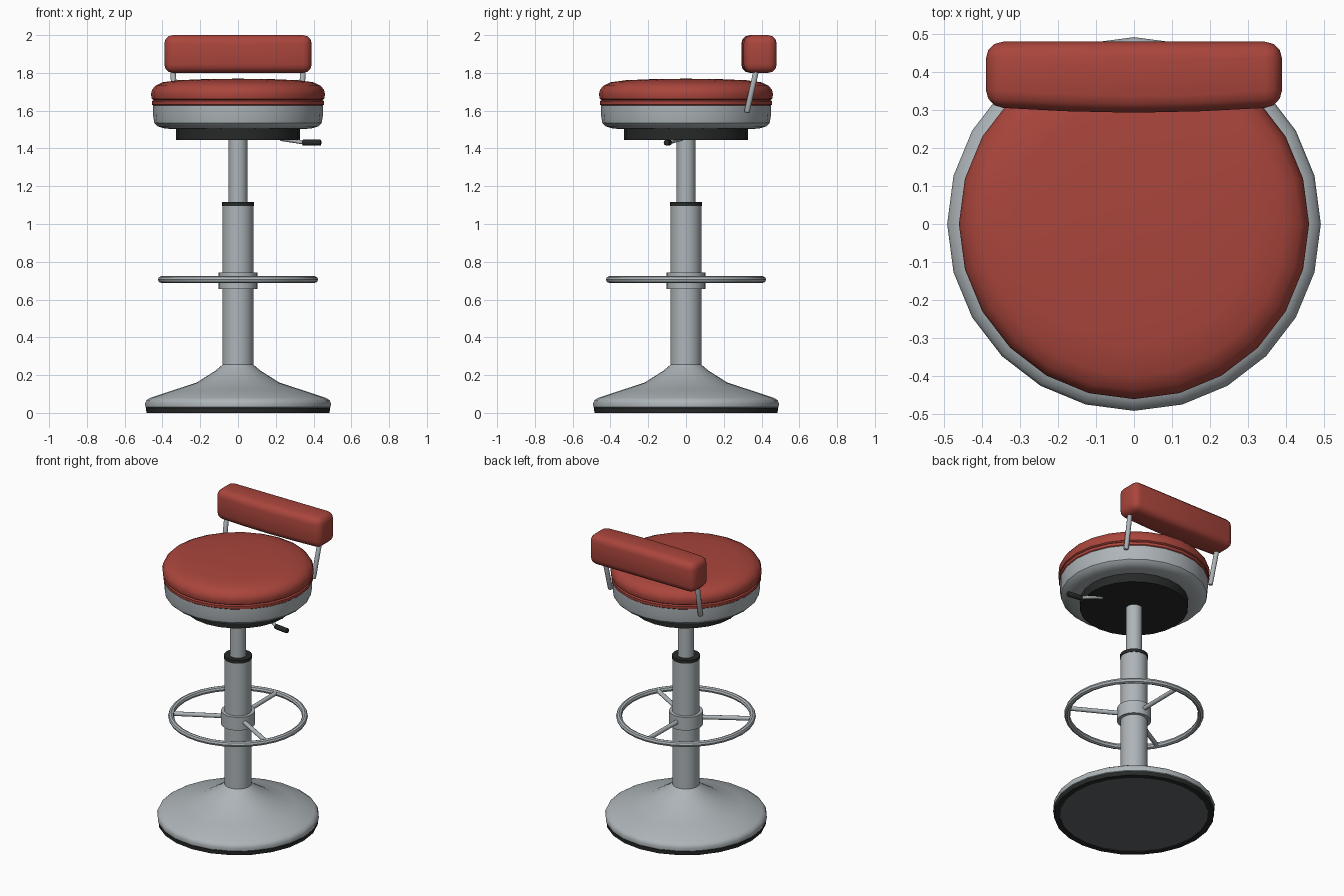
import bpy, bmesh
from math import cos, sin, pi, radians
from mathutils import Vector

if "Cube" in bpy.data.objects:
    bpy.data.objects.remove(bpy.data.objects["Cube"])


def material(name, rgb):
    m = bpy.data.materials.new(name)
    m.diffuse_color = (*rgb, 1)
    m.use_nodes = True
    m.node_tree.nodes["Principled BSDF"].inputs["Base Color"].default_value = m.diffuse_color
    return m


RED = material("red_vinyl", (0.40, 0.06, 0.045))
BLACK = material("black_rubber", (0.02, 0.022, 0.022))
DARK = material("dark_grey", (0.12, 0.13, 0.14))
GREY = material("satin_steel", (0.42, 0.46, 0.48))


def finish(bm, name, mat):
    bmesh.ops.recalc_face_normals(bm, faces=bm.faces)
    me = bpy.data.meshes.new(name)
    bm.to_mesh(me)
    bm.free()
    me.materials.append(mat)
    ob = bpy.data.objects.new(name, me)
    bpy.context.collection.objects.link(ob)
    return ob


def lathe(name, profile, mat, n=24, closed=False):
    """Revolve (radius, z) points about z; open profiles get end caps."""
    bm = bmesh.new()
    rings = [[bm.verts.new((r * cos(2 * pi * i / n), r * sin(2 * pi * i / n), z))
              for i in range(n)] for r, z in profile]
    pairs = list(zip(rings, rings[1:]))
    if closed:
        pairs.append((rings[-1], rings[0]))
    for a, b in pairs:
        for i in range(n):
            j = (i + 1) % n
            bm.faces.new((a[i], a[j], b[j], b[i]))
    if not closed:
        bm.faces.new(rings[0][::-1])
        bm.faces.new(rings[-1])
    return finish(bm, name, mat)


def rod(name, p, q, r1, r2, mat, n=12, bevel=0.0):
    """Round bar from p to q, optionally with softened ends."""
    p, q = Vector(p), Vector(q)
    bm = bmesh.new()
    bmesh.ops.create_cone(bm, cap_ends=True, segments=n, radius1=r1, radius2=r2,
                          depth=(q - p).length)
    if bevel:
        ends = [e for e in bm.edges if any(len(f.verts) > 4 for f in e.link_faces)]
        bmesh.ops.bevel(bm, geom=ends, offset=bevel, segments=2, profile=0.5,
                        affect='EDGES')
    ob = finish(bm, name, mat)
    ob.location = (p + q) / 2
    ob.rotation_euler = (q - p).to_track_quat('Z', 'Y').to_euler()
    return ob


# Base: flared cone, rubber rim and floor plate
lathe("base", [(0.48, 0.022), (0.49, 0.03), (0.492, 0.05), (0.485, 0.067), (0.465, 0.08),
               (0.34, 0.121), (0.22, 0.16), (0.12, 0.223), (0.082, 0.255)], GREY)
lathe("base_rim", [(0.45, 0), (0.485, 0), (0.487, 0.026), (0.45, 0.026)], BLACK, closed=True)
lathe("base_floor", [(0.455, 0.004), (0.455, 0.02)], DARK)

# Telescopic column
lathe("lower_column", [(0.082, 0.24), (0.082, 1.1)], GREY)
lathe("column_cap", [(0.085, 1.095), (0.085, 1.116)], BLACK)
lathe("upper_column", [(0.05, 1.1), (0.05, 1.46)], GREY)

# Footrest: collar, ring and three spokes
lathe("footrest_collar", [(0.103, 0.656), (0.103, 0.744)], GREY)
lathe("footrest_ring", [(0.406 + 0.018 * cos(k * pi / 4), 0.706 + 0.018 * sin(k * pi / 4))
                        for k in range(8)], GREY, n=32, closed=True)
for k, deg in enumerate((90, 210, 330)):
    c, s = cos(radians(deg)), sin(radians(deg))
    rod(f"footrest_spoke_{k + 1}", (0.09 * c, 0.09 * s, 0.703), (0.405 * c, 0.405 * s, 0.706),
        0.014, 0.014, GREY)

# Seat: mounting plate, metal pan and cushion with a seam groove
lathe("seat_plate", [(0.328, 1.444), (0.328, 1.52)], BLACK)
lathe("seat_pan", [(0.34, 1.502), (0.39, 1.506), (0.425, 1.517), (0.443, 1.535), (0.449, 1.57),
                   (0.45, 1.628)], GREY)
lathe("seat_cushion", [(0.448, 1.626), (0.455, 1.632), (0.456, 1.65), (0.447, 1.656),
                       (0.456, 1.662), (0.461, 1.685), (0.455, 1.71), (0.438, 1.732),
                       (0.40, 1.75), (0.32, 1.761), (0.18, 1.767), (0.03, 1.769)], RED)

# Backrest: gently bowed padded block
bm = bmesh.new()
outline = [(-0.39, 0.48), (-0.39, 0.308), (-0.18, 0.297), (0, 0.293), (0.18, 0.297),
           (0.39, 0.308), (0.39, 0.48)]
face = bm.faces.new([bm.verts.new((x, y, 1.8)) for x, y in outline])
top = bmesh.ops.extrude_face_region(bm, geom=[face])['geom']
bmesh.ops.translate(bm, vec=(0, 0, 0.2), verts=[v for v in top if isinstance(v, bmesh.types.BMVert)])
bmesh.ops.recalc_face_normals(bm, faces=bm.faces)
bmesh.ops.bevel(bm, geom=[e for e in bm.edges if e.calc_face_angle(0) > 0.5], offset=0.045,
                segments=3, profile=0.5, affect='EDGES')
finish(bm, "backrest", RED)

# Backrest posts
for side, x in (("left", -1), ("right", 1)):
    rod(f"backrest_post_{side}", (x * 0.333, 0.322, 1.59), (x * 0.345, 0.378, 1.84),
        0.015, 0.015, GREY, bevel=0.006)

# Height lever with grip
rod("lever_arm", (0.23, -0.025, 1.455), (0.35, -0.092, 1.43), 0.016, 0.009, GREY)
rod("lever_grip", (0.34, -0.09, 1.431), (0.44, -0.103, 1.431), 0.016, 0.016, BLACK, bevel=0.006)

# Smooth shading with crisp edges
for ob in bpy.data.objects:
    ob.select_set(True)
    bpy.context.view_layer.objects.active = ob
bpy.ops.object.shade_smooth_by_angle(angle=radians(35))
